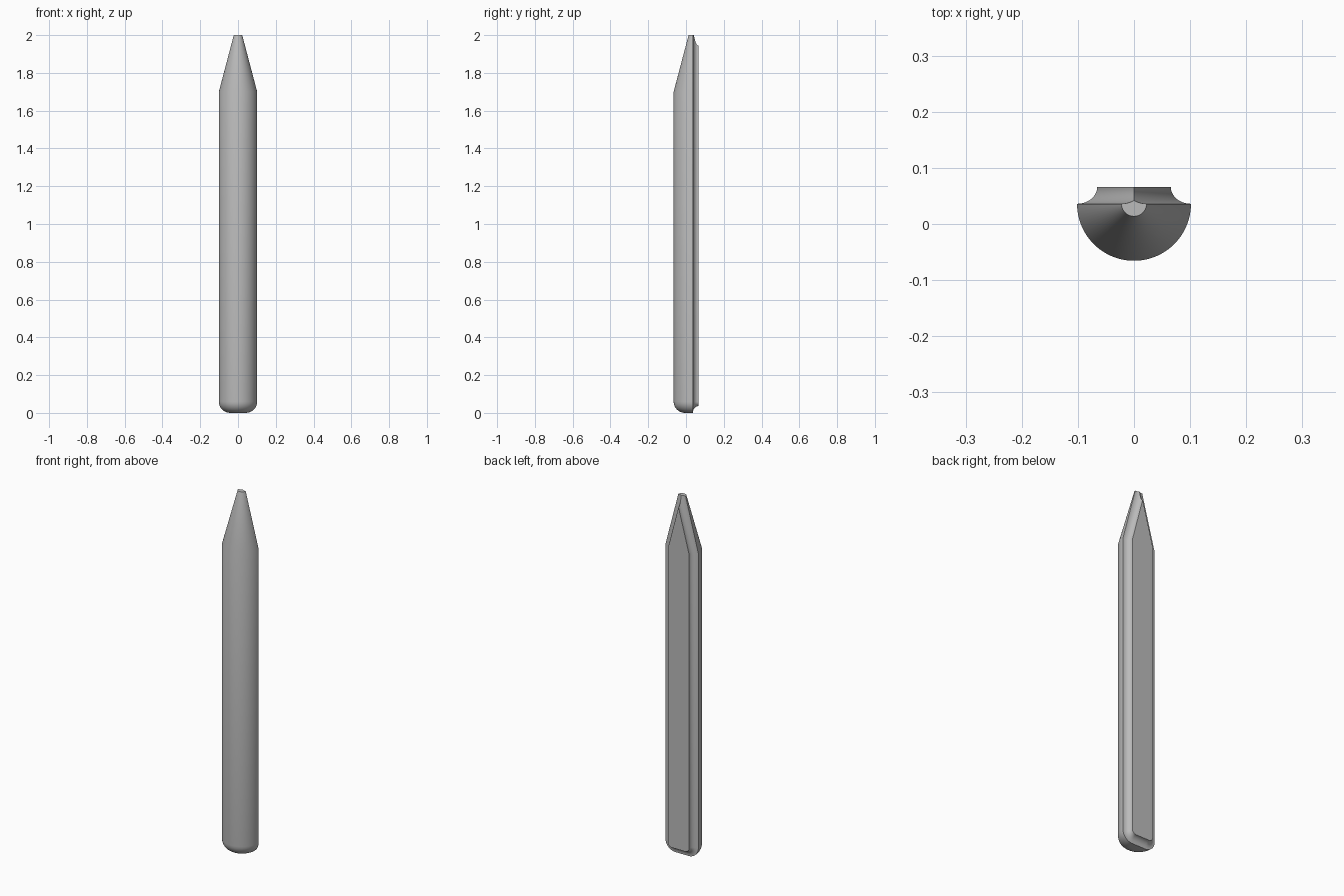
import bpy
import bmesh
from math import sin, cos, pi, hypot, radians

if "Cube" in bpy.data.objects:
    bpy.data.objects.remove(bpy.data.objects["Cube"], do_unlink=True)

RADIUS, TIP, CORNER = 0.1015, 0.0223, 0.06
SHOULDER, TOP = 1.7, 2.0
FLAT_Y, BACK_Y, COVE = 0.036, 0.066, 0.036
SLOPE = (RADIUS - TIP) / (TOP - SHOULDER)
STRETCH = hypot(1, SLOPE)          # sideways shift of the taper per unit of inset


def half_outline(inset):
    """Half of the blade outline as (x, z), shrunk by inset, from base to tip."""
    r = CORNER - inset
    pts = [(0, inset)]
    for i in range(9):
        a = pi / 2 * i / 8
        pts.append((RADIUS - CORNER + r * sin(a), CORNER - r * cos(a)))
    x = RADIUS - inset
    taper_x = RADIUS - STRETCH * inset
    pts.append((x, SHOULDER - (x - taper_x) / SLOPE))
    end_x = TIP - STRETCH * inset
    if end_x > 1e-6:
        pts.append((end_x, TOP))
    else:                           # the two sides meet in a ridge
        pts.append((0, SHOULDER + taper_x / SLOPE))
    return pts


def skin(bm, rows):
    """Join neighbouring rows of points with quads."""
    grid = [[bm.verts.new(p) for p in row] for row in rows]
    for a, b in zip(grid, grid[1:]):
        for i in range(len(a) - 1):
            bm.faces.new((a[i], a[i + 1], b[i + 1], b[i]))


bm = bmesh.new()

# Rounded front: the outline turned through half a circle
segments = 48
skin(bm, [[(x * cos(a), FLAT_Y + x * sin(a), z) for x, z in half_outline(0)]
          for a in (pi + pi * i / segments for i in range(segments + 1))])

# Hollow cove stepping in to the back panel, on both sides
insets = sorted([COVE * sin(pi / 2 * i / 10) for i in range(11)] + [TIP / STRETCH])
for side in (-1, 1):
    rows = []
    for d in insets:
        drop = max(0, 1 - (d / COVE) ** 2) ** 0.5
        y = BACK_Y - (BACK_Y - FLAT_Y) * drop
        rows.append([(side * x, y, z) for x, z in half_outline(d)])
    skin(bm, rows)

# Weld, then close the flat tip and the flat back panel
bmesh.ops.remove_doubles(bm, verts=bm.verts, dist=0.00005)
bmesh.ops.holes_fill(bm, edges=[e for e in bm.edges if e.is_boundary], sides=0)
bmesh.ops.recalc_face_normals(bm, faces=bm.faces)

mesh = bpy.data.meshes.new("pointed_stake")
bm.to_mesh(mesh)
bm.free()
stake = bpy.data.objects.new("pointed_stake", mesh)
bpy.context.collection.objects.link(stake)

# Single grey material
grey = bpy.data.materials.new("plain grey")
grey.use_nodes = True
grey.diffuse_color = (0.5, 0.5, 0.5, 1)
grey.node_tree.nodes["Principled BSDF"].inputs["Base Color"].default_value = (0.5, 0.5, 0.5, 1)
mesh.materials.append(grey)

bpy.ops.object.select_all(action="DESELECT")
stake.select_set(True)
bpy.context.view_layer.objects.active = stake
bpy.ops.object.shade_smooth_by_angle(angle=radians(30))
